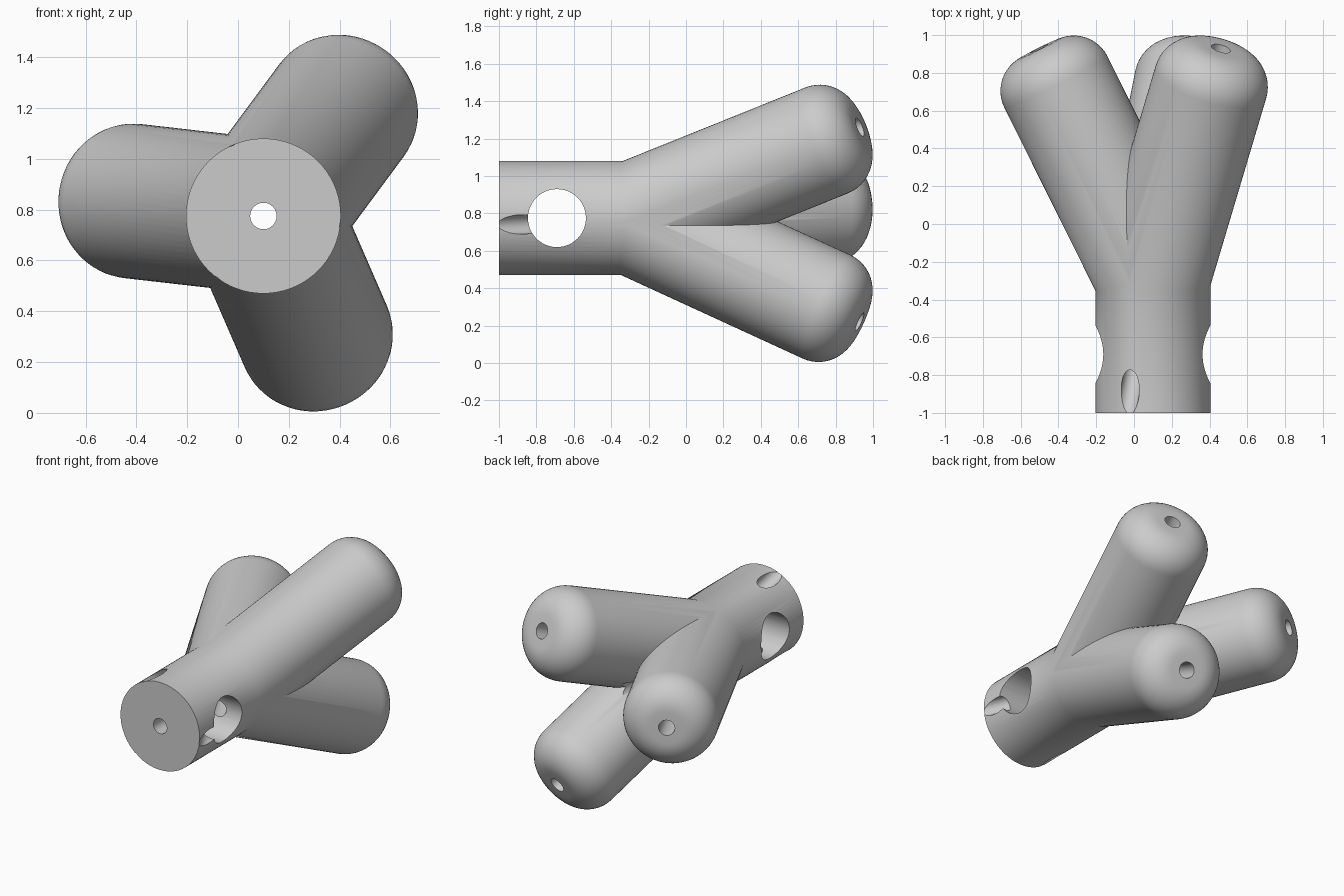
import bpy
import bmesh
from math import sin, cos, pi, radians
from mathutils import Matrix, Vector

if "Cube" in bpy.data.objects:
    bpy.data.objects.remove(bpy.data.objects["Cube"], do_unlink=True)

R = 0.305                       # tube radius
FILLET = 0.198                  # rounding of the branch ends
BORE = 0.052                    # small bore radius
TILT = radians(26.6)            # branch tilt from the stem axis
REACH = 1.154                   # branch length up to the rounding
HUB = Vector((0.1, -0.28, 0.775))
AZIMUTHS = [radians(a) for a in (53.5, 173.5, 293.5)]
SIDES = 72

grey = bpy.data.materials.new("light grey")
grey.use_nodes = True
colour = (0.6, 0.6, 0.6, 1)
grey.diffuse_color = colour
grey.node_tree.nodes["Principled BSDF"].inputs["Base Color"].default_value = colour


def lathe(name, profile, start, direction, sides=SIDES):
    """Closed solid of revolution from (radius, distance) pairs along a direction."""
    bm = bmesh.new()
    rings = [[bm.verts.new((r * cos(2 * pi * i / sides), r * sin(2 * pi * i / sides), d))
              for i in range(sides)] for r, d in profile]
    for low, high in zip(rings, rings[1:]):
        for i in range(sides):
            j = (i + 1) % sides
            bm.faces.new((low[i], low[j], high[j], high[i]))
    bm.faces.new(rings[0][::-1])
    bm.faces.new(rings[-1])
    turn = direction.to_track_quat('Z', 'Y').to_matrix().to_4x4()
    bm.transform(Matrix.Translation(start) @ turn)
    mesh = bpy.data.meshes.new(name)
    bm.to_mesh(mesh)
    bm.free()
    mesh.materials.append(grey)
    ob = bpy.data.objects.new(name, mesh)
    bpy.context.collection.objects.link(ob)
    return ob


def rod(name, radius, start, direction, near, far):
    return lathe(name, [(radius, near), (radius, far)], start, direction, 48)


# Stem
along = Vector((0, 1, 0))
body = lathe("branching_connector", [(R, -0.72), (R, 0)], HUB, along)

# Branches with rounded ends, each with a bore running out of the stem's far side
branch_profile = [(R, 0)] + [
    (R - FILLET + FILLET * cos(a), REACH + FILLET * sin(a))
    for a in (pi / 2 * k / 12 for k in range(13))]
branches, cutters = [], []
for k, az in enumerate(AZIMUTHS):
    way = Vector((sin(TILT) * cos(az), cos(TILT), sin(TILT) * sin(az)))
    branches.append(lathe(f"branch_{k + 1}", branch_profile, HUB, way))
    cutters.append(rod(f"branch_bore_{k + 1}", BORE, HUB, way, -1, 1.6))

# Centre bore and wide cross hole
cutters.append(rod("centre_bore", BORE, HUB, along, -1, 1))
cutters.append(rod("cross_hole", 0.155, Vector((HUB.x, -0.69, HUB.z)), Vector((1, 0, 0)), -0.5, 0.5))

# Combine into one solid
for operation, tools in (('UNION', branches), ('DIFFERENCE', cutters)):
    for tool in tools:
        tool.hide_render = True
        mod = body.modifiers.new(tool.name, 'BOOLEAN')
        mod.operation = operation
        mod.solver = 'EXACT'
        mod.object = tool
bpy.context.view_layer.update()
solid = bpy.data.meshes.new_from_object(
    body.evaluated_get(bpy.context.evaluated_depsgraph_get()))
body.modifiers.clear()
body.data = solid
for tool in branches + cutters:
    bpy.data.objects.remove(tool, do_unlink=True)

# Smooth shading with sharp hole rims
bpy.ops.object.select_all(action='DESELECT')
body.select_set(True)
bpy.context.view_layer.objects.active = body
bpy.ops.object.shade_smooth_by_angle(angle=radians(30))
